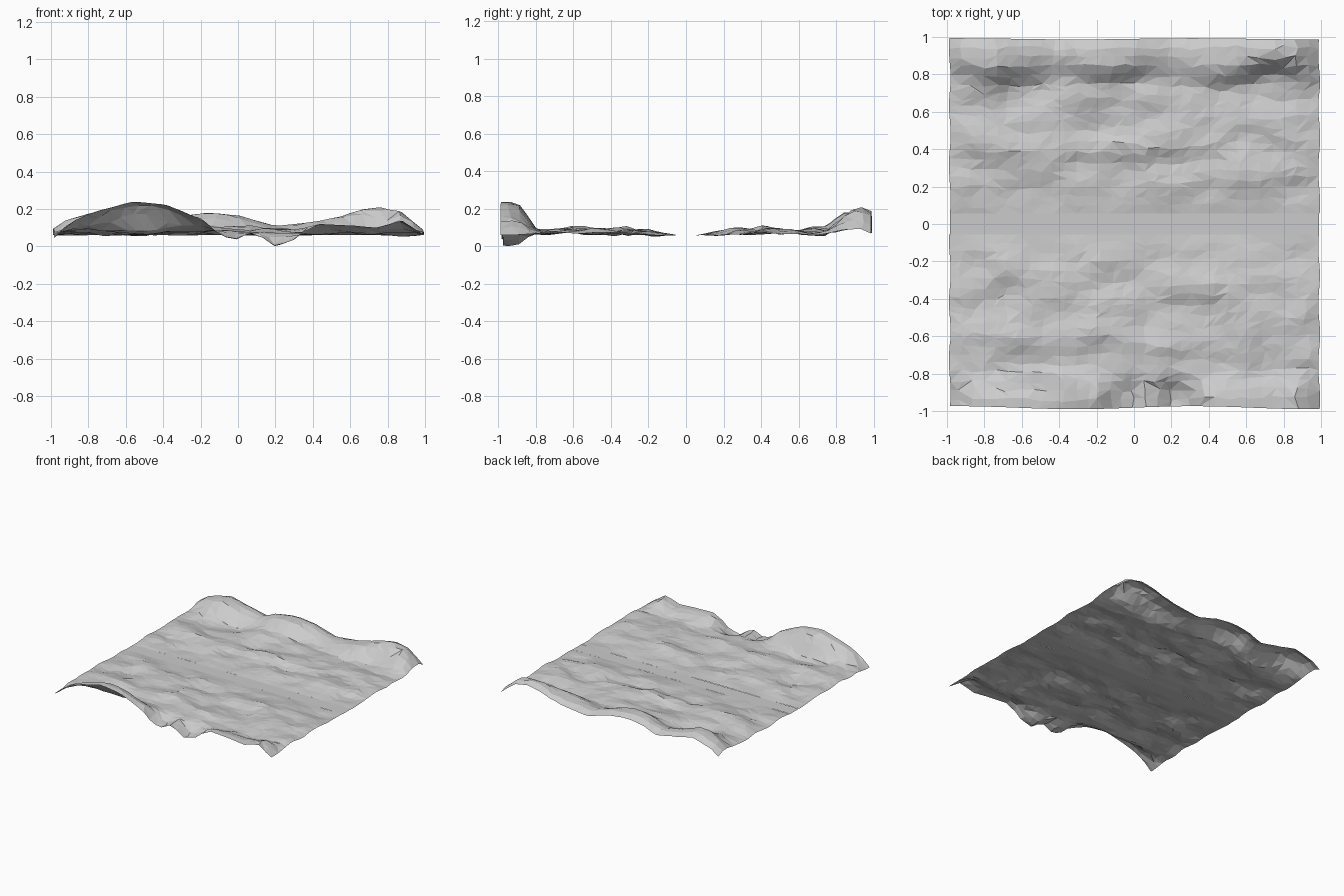
import bpy, math
from mathutils import noise, Vector

if "Cube" in bpy.data.objects:
    bpy.data.objects.remove(bpy.data.objects["Cube"])

ROAD_W, ROAD_Z = 0.055, 0.06
NX, NY = 32, 20

# height profiles along the outer banks (x, z)
FRONT = [(-1, .06), (-.97, .04), (-.9, .13), (-.75, .19), (-.55, .24), (-.4, .225), (-.2, .15),
         (-.1, .065), (-.03, .03), (.08, .075), (.2, .0), (.3, .035), (.4, .12), (.6, .11),
         (.75, .10), (.87, .14), (1, .06)]
BACK = [(-1, .09), (-.9, .15), (-.75, .185), (-.6, .15), (-.42, .115), (-.28, .165), (-.15, .18),
        (0, .165), (.12, .13), (.2, .11), (.4, .13), (.55, .16), (.65, .195), (.75, .21),
        (.86, .19), (1, .085)]

# long low ridges: x, y, half length, half width, height
RIDGES = [(.05, .41, .30, .06, .035), (-.65, .40, .22, .06, .025), (-.1, .70, .25, .06, .02),
          (.65, .27, .22, .07, .025), (-.3, .22, .3, .06, .015), (.6, .58, .25, .08, .02),
          (-.15, -.40, .2, .07, .02), (.55, -.32, .3, .07, .025), (-.6, -.28, .25, .08, .02),
          (-.35, -.60, .25, .08, .035), (.1, -.66, .22, .07, .03), (.6, -.62, .28, .09, .02),
          (-.75, -.55, .15, .12, .025)]


def smooth(a, b, v):
    t = min(1, max(0, (v - a) / (b - a)))
    return t * t * (3 - 2 * t)


def profile(points, x):
    for (x0, z0), (x1, z1) in zip(points, points[1:]):
        if x <= x1:
            t = max(0, (x - x0) / (x1 - x0))
            return z0 + (z1 - z0) * .5 * (t + smooth(0, 1, t))
    return points[-1][1]


def height(x, y):
    side = abs(y)
    fade = smooth(ROAD_W, .25, side)
    z = .064 + .010 * fade
    for rx, ry, lx, ly, h in RIDGES:
        z += h * math.exp(-((x - rx) / lx) ** 2 - ((y - ry) / ly) ** 2)
    n = noise.noise(Vector((x * 3.5, y * 5.5, 3.7)))
    n += .5 * noise.noise(Vector((x * 8, y * 9, 9.1)))
    z += n * (.006 + .026 * fade)
    z = max(.046, min(.125, z))
    # interior settles toward the side edges
    z += (.062 - z) * .6 * smooth(.9, 1, abs(x))
    # outer bank
    if y < 0:
        t = smooth(.78, .93, side + .012 * math.sin(9 * x))
        bank = profile(FRONT, x)
    else:
        t = smooth(.73, .88, side + .03 * math.cos(10.5 * x + 1.6))
        bank = profile(BACK, x) - .025 * smooth(.94, 1, side)
    return max(0, z + (bank + .003 * n - z) * t)


def make_mesh(name, verts, faces):
    mesh = bpy.data.meshes.new(name)
    mesh.from_pydata(verts, [], faces)
    mesh.update()
    ob = bpy.data.objects.new(name, mesh)
    bpy.context.collection.objects.link(ob)
    return ob


def grid_faces(nx, ny):
    faces = []
    for j in range(ny):
        for i in range(nx):
            a = j * (nx + 1) + i
            b, c, d = a + 1, a + nx + 2, a + nx + 1
            flip = noise.noise(Vector((i * 1.37, j * 1.71, .3))) > 0
            faces += [(a, b, c), (a, c, d)] if flip else [(a, b, d), (b, c, d)]
    return faces


# rough ground on one side of the road, irregular flat facets
def ground(name, y0, y1, seed):
    verts = []
    for j in range(NY + 1):
        for i in range(NX + 1):
            u, v = i / NX, j / NY
            x, y = -.985 + 1.975 * u, y0 + (y1 - y0) * v
            p = Vector((i * .73 + seed, j * .91, .5))
            inner = math.sin(math.pi * v)
            if 0 < i < NX:
                x += .035 * noise.noise(p)
            else:
                x += .005 * math.sin(j * .9 + i)
            # wander the rows so that creases are not straight
            y += inner * .05 * noise.noise(Vector((x * 2.5, v * 3, seed)))
            if 0 < j < NY:
                y += .022 * noise.noise(p + Vector((40, 0, 0)))
            elif abs(y) > .5:
                y += .008 * math.sin(5 * x) * (1 if y < 0 else .4)
            z = height(x, y)
            if abs(y) < ROAD_W + .001:
                z = ROAD_Z + .004 * noise.noise(Vector((x * 5, 0, seed)))
            verts.append((x, y, z))
    return make_mesh(name, verts, grid_faces(NX, NY))


ground("front_ground", -.982, -ROAD_W, 2.3)
ground("back_ground", ROAD_W, .99, 7.9)

# flat road strip through the middle
make_mesh("road", [(-.985, -ROAD_W, ROAD_Z), (.99, -ROAD_W, ROAD_Z),
                   (.99, ROAD_W, ROAD_Z), (-.985, ROAD_W, ROAD_Z)], [(0, 1, 2, 3)])
